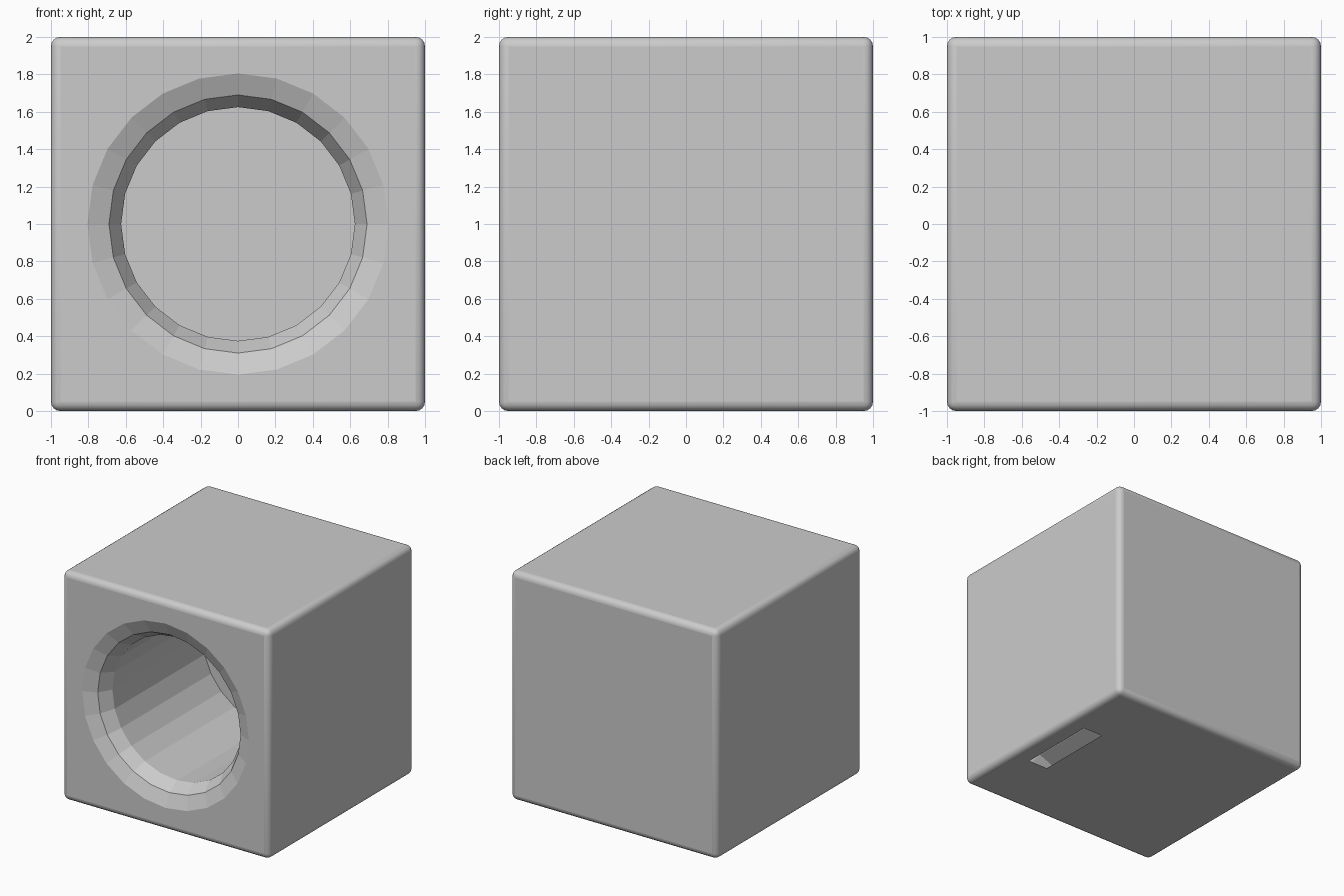
import bpy, bmesh
from math import sin, cos, pi
from mathutils import Vector

if "Cube" in bpy.data.objects:
    bpy.data.objects.remove(bpy.data.objects["Cube"])

SIDES = 24


def finish(bm, name):
    mesh = bpy.data.meshes.new(name)
    bm.to_mesh(mesh)
    bm.free()
    obj = bpy.data.objects.new(name, mesh)
    bpy.context.collection.objects.link(obj)
    return obj


def ring(r, y):
    return [Vector((r * cos(2 * pi * i / SIDES), y, 1 + r * sin(2 * pi * i / SIDES)))
            for i in range(SIDES)]


def open_panel(bm, normal, points):
    """Replace the flat panel facing `normal` by one with a hole outlined by points."""
    normal = Vector(normal)
    panel = max((f for f in bm.faces if f.normal.dot(normal) > 0.99),
                key=lambda f: f.calc_area())
    edges = list(panel.edges)
    bmesh.ops.delete(bm, geom=[panel], context='FACES_ONLY')
    verts = [bm.verts.new(p) for p in points]
    edges += [bm.edges.new((v, verts[i - 1])) for i, v in enumerate(verts)]
    res = bmesh.ops.triangle_fill(bm, edges=edges, use_beauty=True, normal=normal)
    for f in res["geom"]:
        if isinstance(f, bmesh.types.BMFace):
            f.smooth = False
            f.normal_update()
            if f.normal.dot(normal) < 0:
                f.normal_flip()


# Rounded hollow box with a round opening in front and a slot underneath
bm = bmesh.new()
bmesh.ops.create_cube(bm, size=2)
bmesh.ops.translate(bm, verts=bm.verts, vec=(0, 0, 1))
bmesh.ops.bevel(bm, geom=bm.edges[:], offset=0.05, segments=4, profile=0.5, affect='EDGES')
bm.normal_update()
for f in bm.faces:
    f.smooth = f.calc_area() < 1
open_panel(bm, (0, -1, 0), ring(0.805, -1))
open_panel(bm, (0, 0, -1), [(0.64, -0.365, 0), (0.83, -0.365, 0),
                            (0.83, 0.345, 0), (0.64, 0.345, 0)])
finish(bm, "box_shell")

# Blind round bore with a flared mouth
bm = bmesh.new()
profile = [(0.805, -1.0), (0.69, -0.95), (0.625, -0.84), (0.625, 0.4)]
rings = [[bm.verts.new(p) for p in ring(r, y)] for r, y in profile]
for a, b in zip(rings, rings[1:]):
    for i in range(SIDES):
        bm.faces.new((a[i - 1], a[i], b[i], b[i - 1]))
bm.faces.new(rings[-1])
bm.normal_update()
for f in bm.faces:
    # normals point into the open bore
    c = f.calc_center_median()
    if f.normal.dot(Vector((0, -1.5, 1)) - c) < 0:
        f.normal_flip()
finish(bm, "front_bore")
